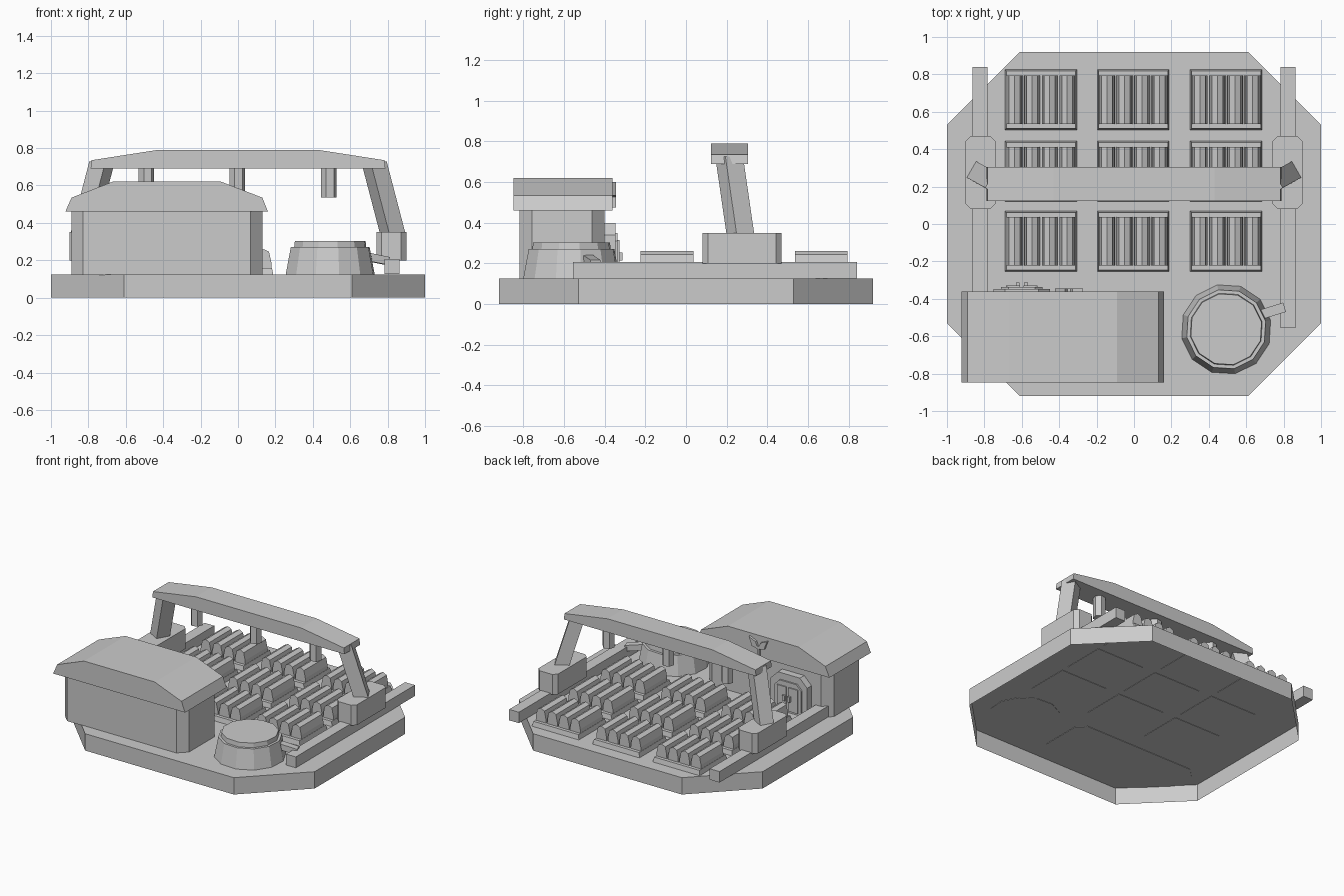
import bpy, bmesh, math
from mathutils import Vector

if "Cube" in bpy.data.objects:
    bpy.data.objects.remove(bpy.data.objects["Cube"])

grey = bpy.data.materials.new("plain_grey")
grey.use_nodes = True
grey.diffuse_color = (0.6, 0.6, 0.6, 1)
grey.node_tree.nodes["Principled BSDF"].inputs["Base Color"].default_value = (0.6, 0.6, 0.6, 1)


def loft(name, rings, open_start=False):
    """Solid through rings of equal point count, optionally open at the first ring."""
    bm = bmesh.new()
    loops = [[bm.verts.new(p) for p in ring] for ring in rings]
    n = len(loops[0])
    for a, b in zip(loops, loops[1:]):
        for i in range(n):
            j = (i + 1) % n
            bm.faces.new((a[i], a[j], b[j], b[i]))
    bm.faces.new(loops[-1])
    if not open_start:
        bm.faces.new(loops[0])
    bmesh.ops.recalc_face_normals(bm, faces=bm.faces)
    mesh = bpy.data.meshes.new(name)
    bm.to_mesh(mesh)
    bm.free()
    mesh.materials.append(grey)
    ob = bpy.data.objects.new(name, mesh)
    bpy.context.collection.objects.link(ob)
    return ob


def upright(name, outline, z0, z1, open_start=False):
    return loft(name, [[(x, y, z) for x, y in outline] for z in (z0, z1)], open_start)


def along_y(name, outline, y0, y1):
    return loft(name, [[(x, y, z) for x, z in outline] for y in (y0, y1)])


def rect(x0, x1, y0, y1, c=0):
    """Rectangle outline, with cut corners when c is set."""
    if not c:
        return [(x0, y0), (x1, y0), (x1, y1), (x0, y1)]
    return [(x0 + c, y0), (x1 - c, y0), (x1, y0 + c), (x1, y1 - c),
            (x1 - c, y1), (x0 + c, y1), (x0, y1 - c), (x0, y0 + c)]


def circle(cx, cy, r, n, z, turn=0):
    return [(cx + r * math.cos(turn + i * math.tau / n),
             cy + r * math.sin(turn + i * math.tau / n), z) for i in range(n)]


def bar(name, start, end, width, turn):
    """Square bar between two points, level at both ends."""
    r = width / math.sqrt(2)
    return loft(name, [circle(p[0], p[1], r, 4, p[2], turn) for p in (start, end)])


# Base: hollow tray, open underneath
upright("base_slab", rect(-1, 1, -0.92, 0.92, 0.39), 0, 0.125, open_start=True)

# Planting beds: tapered tray with four crop ridges
ridge = [(-0.043, 0.14), (0.043, 0.14), (0.041, 0.19), (0.029, 0.245),
         (0, 0.26), (-0.029, 0.245), (-0.041, 0.19)]
for bx in (-0.498, -0.004, 0.493):
    for by in (-0.093, 0.283, 0.665):
        loft("bed_tray", [[(x, y, z) for x, y in rect(bx - w, bx + w, by - d, by + d)]
                          for w, d, z in ((0.193, 0.162, 0.122), (0.185, 0.154, 0.16))])
        for k in range(4):
            rx = bx + (k - 1.5) * 0.094
            along_y("crop_ridge", [(rx + x, z) for x, z in ridge], by - 0.13, by + 0.13)

# Rails, carriages and gantry legs on both sides
for s in (-1, 1):
    upright("rail", rect(s * 0.823 - 0.04, s * 0.823 + 0.04, -0.555, 0.84), 0.126, 0.207)
    upright("carriage", rect(s * 0.82 - 0.08, s * 0.82 + 0.08, 0.08, 0.47, 0.028), 0.2, 0.35)
    bar("gantry_leg", (s * 0.828, 0.268, 0.34), (s * 0.727, 0.212, 0.727), 0.1, s * math.radians(75))

# Gantry beam with hanging nozzles
half = [(0.788, 0.69), (0.783, 0.735), (0.43, 0.79)]
along_y("gantry_beam", half + [(-x, z) for x, z in reversed(half)], 0.122, 0.305)
for nx in (-0.49, -0.004, 0.485):
    loft("nozzle", [circle(nx, 0.215, 0.043, 6, z, 0.2) for z in (0.536, 0.7)])

# Water tank with raised lid and outlet pipe
loft("water_tank", [circle(0.493, -0.563, r, 12, z, 0.2)
                    for r, z in ((0.243, 0.122), (0.215, 0.27))])
loft("tank_lid", [circle(0.493, -0.563, r, 12, z, 0.2)
                  for r, z in ((0.197, 0.265), (0.193, 0.303))])
pipe_a, pipe_b = Vector((0.66, -0.49, 0.225)), Vector((0.805, -0.445, 0.195))
side = (pipe_b - pipe_a).cross(Vector((0, 0, 1))).normalized() * 0.026
rise = Vector((0, 0, 0.022))
loft("outlet_pipe", [[p - side - rise, p + side - rise, p + side + rise, p - side + rise]
                     for p in (pipe_a, pipe_b)])

# Shed walls and gabled roof
upright("shed_walls", rect(-0.89, 0.13, -0.82, -0.40, 0.062), 0.122, 0.47)
roof = [(-0.923, 0.46), (0.16, 0.46), (0.13, 0.535), (-0.09, 0.62), (-0.67, 0.62), (-0.89, 0.535)]
along_y("shed_roof", roof, -0.848, -0.362)


# Shed doorway on the back wall: arched frame, two leaves and handles
def arch(cx, half_w, top, cut):
    return [(cx - half_w, 0.126), (cx + half_w, 0.126), (cx + half_w, top - cut),
            (cx + half_w - cut, top), (cx - half_w + cut, top), (cx - half_w, top - cut)]


door_x = -0.6
along_y("door_frame", arch(door_x, 0.15, 0.40, 0.06), -0.41, -0.348)
along_y("door_panel", arch(door_x, 0.11, 0.35, 0.04), -0.41, -0.336)
for s in (-1, 1):
    c = door_x + s * 0.047
    along_y("door_leaf", rect(c - 0.038, c + 0.038, 0.14, 0.315), -0.35, -0.328)
    h = door_x + s * 0.022
    along_y("door_handle", rect(h - 0.01, h + 0.01, 0.215, 0.255), -0.34, -0.312)

# Sprout ornament on the back gable
ex = -0.348
along_y("sprout_stem", rect(ex - 0.008, ex + 0.008, 0.475, 0.545), -0.365, -0.345)
leaf = [(0, 0.525), (0.05, 0.535), (0.075, 0.6), (0.02, 0.575)]
for s in (-1, 1):
    along_y("sprout_leaf", [(ex + s * x, z) for x, z in leaf], -0.365, -0.345)
